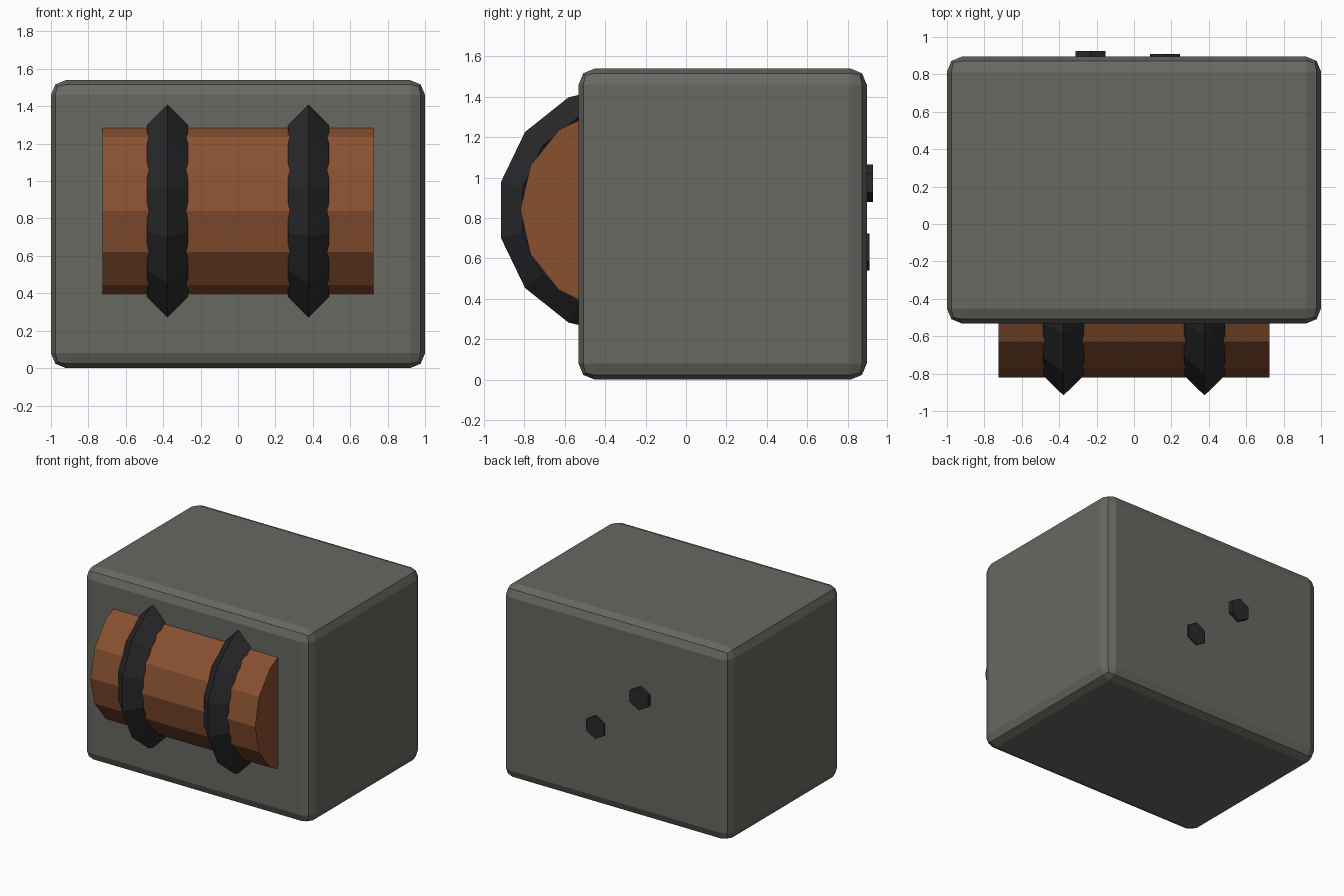
import bpy
from math import pi

if "Cube" in bpy.data.objects:
    bpy.data.objects.remove(bpy.data.objects["Cube"])


def paint(name, rgb):
    mat = bpy.data.materials.new(name)
    mat.diffuse_color = (*rgb, 1)
    mat.use_nodes = True
    mat.node_tree.nodes["Principled BSDF"].inputs["Base Color"].default_value = mat.diffuse_color
    return mat


GREY = paint("casing_grey", (0.135, 0.14, 0.12))
RUST = paint("barrel_rust", (0.25, 0.08, 0.03))
DARK = paint("dark_metal", (0.022, 0.022, 0.025))


def finish(name, mat):
    ob = bpy.context.object
    ob.name = name
    ob.data.materials.append(mat)
    return ob


def bolt(name, x, z, tip):
    # hexagonal head sunk slightly into the back face
    depth = 0.1
    bpy.ops.mesh.primitive_cylinder_add(vertices=6, radius=0.092, depth=depth,
                                        location=(x, tip - depth / 2, z),
                                        rotation=(pi / 2, 0, 0))
    finish(name, DARK)


# main casing with chamfered edges
Y0, Y1, H = -0.532, 0.895, 1.54
bpy.ops.mesh.primitive_cube_add(size=1, location=(0, (Y0 + Y1) / 2, H / 2))
casing = finish("casing", GREY)
casing.scale = (2, Y1 - Y0, H)
bpy.ops.object.transform_apply(location=False, rotation=False, scale=True)
bevel = casing.modifiers.new("edges", 'BEVEL')
bevel.width = 0.08
bevel.segments = 2

# barrel half sunk into the front
AXIS_Y, AXIS_Z, R = -0.313, 0.84, 0.507
bpy.ops.mesh.primitive_cylinder_add(vertices=14, radius=R, depth=1.45,
                                    location=(0, AXIS_Y, AXIS_Z),
                                    rotation=(0, pi / 2, 0))
finish("barrel", RUST)

# diamond-section hoops around the barrel
for side, x in (("left", -0.377), ("right", 0.377)):
    bpy.ops.mesh.primitive_torus_add(major_segments=14, minor_segments=4,
                                     major_radius=R + 0.002, minor_radius=0.11,
                                     location=(x, AXIS_Y, AXIS_Z),
                                     rotation=(0, pi / 2, 0))
    hoop = finish("hoop_" + side, DARK)
    hoop.data.shade_flat()

# bolts on the back
bolt("upper_bolt", -0.232, 0.972, 0.926)
bolt("lower_bolt", 0.165, 0.632, 0.908)
